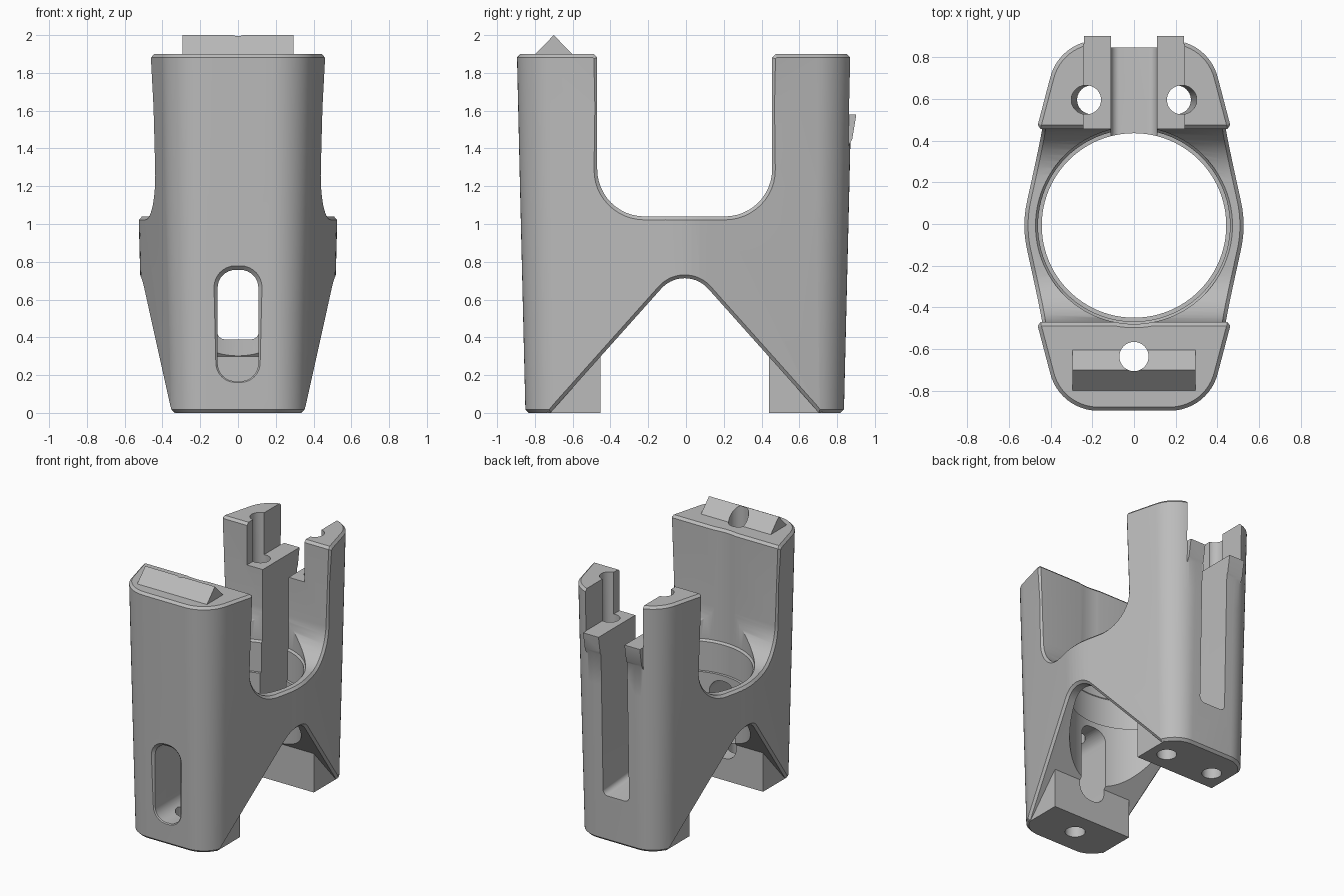
import bpy, bmesh
from math import sin, cos, radians, sqrt
from mathutils import Matrix, Vector

if "Cube" in bpy.data.objects:
    bpy.data.objects.remove(bpy.data.objects["Cube"], do_unlink=True)

TILT, CX, CY = 12.6, 0.172, 0.651
CHAMFER = 0.018


def loft(name, rings):
    """Closed solid skinned through rings of equal length."""
    bm = bmesh.new()
    loops = [[bm.verts.new(p) for p in ring] for ring in rings]
    n = len(loops[0])
    for low, high in zip(loops, loops[1:]):
        for i in range(n):
            j = (i + 1) % n
            bm.faces.new((low[i], low[j], high[j], high[i]))
    bm.faces.new(loops[0][::-1])
    bm.faces.new(loops[-1])
    bmesh.ops.triangulate(bm, faces=bm.faces)
    bmesh.ops.recalc_face_normals(bm, faces=bm.faces)
    mesh = bpy.data.meshes.new(name)
    bm.to_mesh(mesh)
    bm.free()
    obj = bpy.data.objects.new(name, mesh)
    bpy.context.collection.objects.link(obj)
    return obj


def place(axis, pts, t):
    if axis == "X":
        return [(t, u, v) for u, v in pts]
    if axis == "Y":
        return [(u, t, v) for u, v in pts]
    return [(u, v, t) for u, v in pts]


def prism(name, axis, pts, a, b):
    return loft(name, [place(axis, pts, a), place(axis, pts, b)])


def arc(u, v, r, start, end, n):
    angles = [radians(start + (end - start) * i / n) for i in range(n + 1)]
    return [(u + r * cos(a), v + r * sin(a)) for a in angles]


def circle(u, v, r, n=48):
    return arc(u, v, r, 0, 360, n)[:-1]


def rounded(u0, u1, v0, v1, r, n=8):
    return (arc(u1 - r, v0 + r, r, -90, 0, n) + arc(u1 - r, v1 - r, r, 0, 90, n)
            + arc(u0 + r, v1 - r, r, 90, 180, n) + arc(u0 + r, v0 + r, r, 180, 270, n))


def rect(u0, u1, v0, v1):
    return [(u0, v0), (u1, v0), (u1, v1), (u0, v1)]


def offset(pts, distance):
    """Grow a counter-clockwise polygon outwards."""
    result = []
    for i, point in enumerate(pts):
        before, here, after = Vector(pts[i - 1]), Vector(point), Vector(pts[(i + 1) % len(pts)])
        a, b = (here - before).normalized(), (after - here).normalized()
        na, nb = Vector((a.y, -a.x)), Vector((b.y, -b.x))
        result.append(tuple(here + (na + nb) * distance / (1 + na.dot(nb))))
    return result


def combine(obj, other, operation="DIFFERENCE"):
    mod = obj.modifiers.new("combine", "BOOLEAN")
    mod.operation, mod.solver, mod.object = operation, "EXACT", other
    bpy.context.view_layer.objects.active = obj
    bpy.ops.object.modifier_apply(modifier=mod.name)
    bpy.data.objects.remove(other, do_unlink=True)


# Drafted outer shell: a round waist blended into four round corners
def radii(z):
    if z < 1.2:
        return 0.499 + 0.026 * z, 0.192 + 0.024 * z
    return 0.530 + 0.057 * (z - 1.2), 0.221 + 0.023 * (z - 1.2)


def outline(z, inset=0):
    waist, corner = (r - inset for r in radii(z))
    flat = 180 - TILT
    return (arc(0, 0, waist, -TILT, TILT, 6) + arc(CX, CY, corner, TILT, 90, 12)
            + arc(-CX, CY, corner, 90, flat, 12) + arc(0, 0, waist, flat, 180 + TILT, 6)
            + arc(-CX, -CY, corner, 180 + TILT, 270, 12)
            + arc(CX, -CY, corner, 270, 360 - TILT, 12))


def half_width(y, z):
    waist, corner = radii(z)
    c, s, y = cos(radians(TILT)), sin(radians(TILT)), abs(y)
    if y < waist * s:
        return sqrt(waist * waist - y * y)
    x0, y0, x1, y1 = waist * c, waist * s, CX + corner * c, CY + corner * s
    return x0 + (x1 - x0) * (y - y0) / (y1 - y0)


def flared_cutter(name, profile):
    """Crosswise cutter that leaves a chamfer where it leaves the shell."""
    flare = 0.05
    wide = offset(profile, flare)
    outer = [(half_width(y, z) + flare - CHAMFER, y, z) for y, z in wide]
    inner = [(half_width(y, z) - CHAMFER, y, z) for y, z in profile]
    right = [inner, outer, place("X", wide, 1)]
    left = [[(-x, y, z) for x, y, z in ring] for ring in reversed(right)]
    return loft(name, left + right)


body = loft("cradle_body", [
    place("Z", outline(z, inset), z) for z, inset in
    ((0, CHAMFER), (CHAMFER, 0), (1.2, 0), (1.9 - CHAMFER, 0), (1.9, CHAMFER))])

# U-shaped saddle between the upright arms
rim = [(0.463, 1.882), (0.5, 1.919), (0.5, 2.6)]
saddle = (arc(-0.213, 1.29, 0.25, 180, 270, 12)
          + [(0.05 * i, 1.04) for i in range(-2, 3)]
          + arc(0.213, 1.29, 0.25, 270, 360, 12)
          + rim + [(-y, z) for y, z in reversed(rim)])
combine(body, flared_cutter("saddle_cutter", saddle))

# Arched V between the legs
arch = [(0.801, -0.1)] + arc(0, 0.546, 0.167, 41.6, 138.4, 14) + [(-0.801, -0.1)]
combine(body, flared_cutter("arch_cutter", arch))

# Stepped main bore, widening towards the saddle
steps = [(0.442, -0.1), (0.442, 0.8), (0.46, 0.801), (0.46, 1.025), (0.472, 1.04),
         (0.472, 1.882), (0.51, 1.92), (0.51, 2.3)]
combine(body, loft("bore_cutter", [place("Z", circle(0, 0, r, 96), z) for r, z in steps]))

# Foot pads on the inner side of both legs
for side in (-1, 1):
    span = sorted((side * 0.446, side * 0.73))
    combine(body, prism("foot_pad", "Z", rect(-0.335, 0.335, *span), 0, 0.302), "UNION")

# Triangular ridge on top of the front arm
ridge = [(-0.8, 1.89), (-0.586, 1.89), (-0.693, 2.0)]
combine(body, prism("top_ridge", "X", ridge, -0.295, 0.295), "UNION")

# Wedge lips behind the back arm
lip = [(0.7, 1.6), (0.91, 1.6), (0.907, 1.57), (0.887, 1.45), (0.86, 1.4), (0.7, 1.4)]
for side in (-1, 1):
    ends = sorted((side * 0.09, side * 0.24))
    combine(body, prism("back_lip", "X", lip, *ends), "UNION")

# Back arm: wide upper notch and the long open groove below it
combine(body, prism("notch_cutter", "Z", rect(-0.243, 0.243, 0.2, 1.2), 1.58, 2.3))
groove = [place("Y", rounded(-0.11, 0.11, floor, 2.4, 0.04), y)
          for y, floor in ((0.25, 0.405), (1.2, 0.325))]
combine(body, loft("groove_cutter", groove))


# Front slot with a flared rim
def slot(e):
    return rounded(-0.108 - e, 0.108 + e, 0.168 - e, 0.757 + e, 0.095 + e)


slot_rings = [place("Y", slot(e), y) for e, y in ((0.07, -0.91), (0, -0.84), (0, -0.25))]
combine(body, loft("slot_cutter", slot_rings))

# Screw holes: one upright in front, two slightly splayed behind
combine(body, prism("front_hole_cutter", "Z", circle(0, -0.628, 0.07), -0.1, 2.3))
for side in (-1, 1):
    splay = [place("Z", circle(side * x, 0.602, 0.069), z) for x, z in ((0.202, -0.1), (0.236, 2.2))]
    combine(body, loft("back_hole_cutter", splay))

# Centre the whole part and finish the surface
body.data.transform(Matrix.Translation(Vector((0, -0.007, 0))))
material = bpy.data.materials.new("plain_grey")
material.use_nodes = True
grey = (0.5, 0.5, 0.5, 1)
material.diffuse_color = grey
material.node_tree.nodes["Principled BSDF"].inputs["Base Color"].default_value = grey
body.data.materials.clear()
body.data.materials.append(material)
for polygon in body.data.polygons:
    polygon.material_index = 0

bpy.ops.object.select_all(action="DESELECT")
body.select_set(True)
bpy.context.view_layer.objects.active = body
bpy.ops.object.shade_smooth_by_angle(angle=radians(30))
